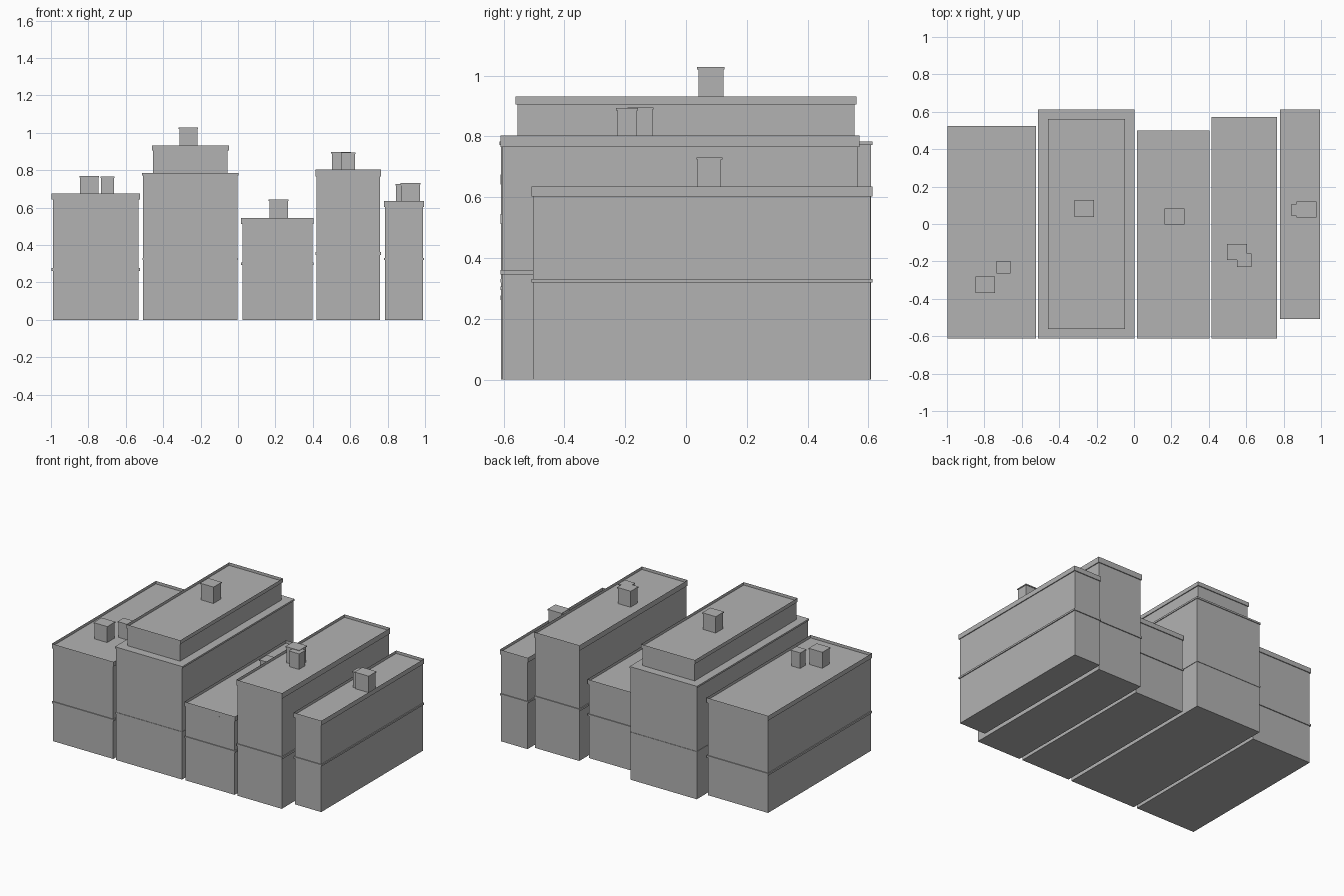
import bpy, bmesh

if "Cube" in bpy.data.objects:
    bpy.data.objects.remove(bpy.data.objects["Cube"])

grey = bpy.data.materials.new("plain grey")
grey.diffuse_color = (0.45, 0.45, 0.45, 1)
grey.use_nodes = True
grey.node_tree.nodes["Principled BSDF"].inputs["Base Color"].default_value = grey.diffuse_color


def add_box(bm, x0, x1, y0, y1, z0, z1):
    """Add a closed box and return its top face."""
    low = [bm.verts.new((x, y, z0)) for x, y in ((x0, y0), (x1, y0), (x1, y1), (x0, y1))]
    high = [bm.verts.new((v.co.x, v.co.y, z1)) for v in low]
    bm.faces.new(low[::-1])
    for i in range(4):
        j = (i + 1) % 4
        bm.faces.new((low[i], low[j], high[j], high[i]))
    return bm.faces.new(high)


def finish(name, bm):
    mesh = bpy.data.meshes.new(name)
    bm.to_mesh(mesh)
    bm.free()
    mesh.materials.append(grey)
    bpy.context.collection.objects.link(bpy.data.objects.new(name, mesh))


def box(name, *size):
    bm = bmesh.new()
    add_box(bm, *size)
    finish(name, bm)


def grow(rect, d):
    return rect[0] - d, rect[1] + d, rect[2] - d, rect[3] + d


def parapet(name, rect, z0, z1, over=0.006, rim=0.018, depth=0.02):
    """Overhanging cornice with a sunken flat roof inside a rim."""
    bm = bmesh.new()
    top = add_box(bm, *grow(rect, over), z0, z1)
    bmesh.ops.inset_region(bm, faces=[top], thickness=rim, use_even_offset=True)
    hole = bmesh.ops.extrude_face_region(bm, geom=[top])
    verts = [g for g in hole["geom"] if isinstance(g, bmesh.types.BMVert)]
    bmesh.ops.translate(bm, verts=verts, vec=(0, 0, -depth))
    if top.is_valid:
        bm.faces.remove(top)
    bmesh.ops.recalc_face_normals(bm, faces=bm.faces)
    finish(name, bm)


def chimney(name, rect, z0, z1):
    """Square stack with a thin cap."""
    box(name + "_stack", *grow(rect, -0.004), z0, z1 - 0.007)
    box(name + "_cap", *rect, z1 - 0.007, z1)


# Row buildings: footprint, cornice bottom, cornice top, ledge bottom, ledge top
buildings = {
    "far_left": ((-0.99, -0.531, -0.605, 0.518), 0.642, 0.675, 0.262, 0.276),
    "centre": ((0.023, 0.398, -0.605, 0.494), 0.512, 0.545, 0.294, 0.306),
    "right": ((0.421, 0.759, -0.605, 0.565), 0.765, 0.803, 0.346, 0.361),
    "far_right": ((0.787, 0.989, -0.503, 0.607), 0.602, 0.635, 0.319, 0.331),
}
for name, (rect, c0, c1, b0, b1) in buildings.items():
    box(name + "_walls", *rect, 0, c0)
    box(name + "_ledge", *grow(rect, 0.006), b0, b1)
    parapet(name + "_parapet", rect, c0, c1)

# Tall stepped building
tall = (-0.508, -0.002, -0.608, 0.608)
tier = (-0.455, -0.055, -0.555, 0.555)
box("tall_walls", *tall, 0, 0.772)
box("tall_ledge", *grow(tall, 0.003), 0.32, 0.331)
box("tall_terrace", *grow(tall, 0.005), 0.772, 0.784)
box("tall_upper_walls", *tier, 0.784, 0.905)
parapet("tall_upper_parapet", tier, 0.905, 0.932)

# Chimneys: footprint, base, top
stacks = {
    "far_left_large": ((-0.848, -0.742, -0.368, -0.28), 0.65, 0.768),
    "far_left_small": ((-0.736, -0.66, -0.264, -0.198), 0.65, 0.765),
    "tall": ((-0.317, -0.213, 0.037, 0.127), 0.908, 1.028),
    "centre": ((0.164, 0.27, -0.004, 0.083), 0.52, 0.642),
    "right_large": ((0.498, 0.603, -0.193, -0.107), 0.78, 0.896),
    "right_small": ((0.55, 0.629, -0.23, -0.158), 0.78, 0.893),
    "far_right_large": ((0.868, 0.976, 0.034, 0.12), 0.61, 0.731),
    "far_right_small": ((0.842, 0.92, 0.043, 0.108), 0.61, 0.726),
}
for name, (rect, z0, z1) in stacks.items():
    chimney(name + "_chimney", rect, z0, z1)
